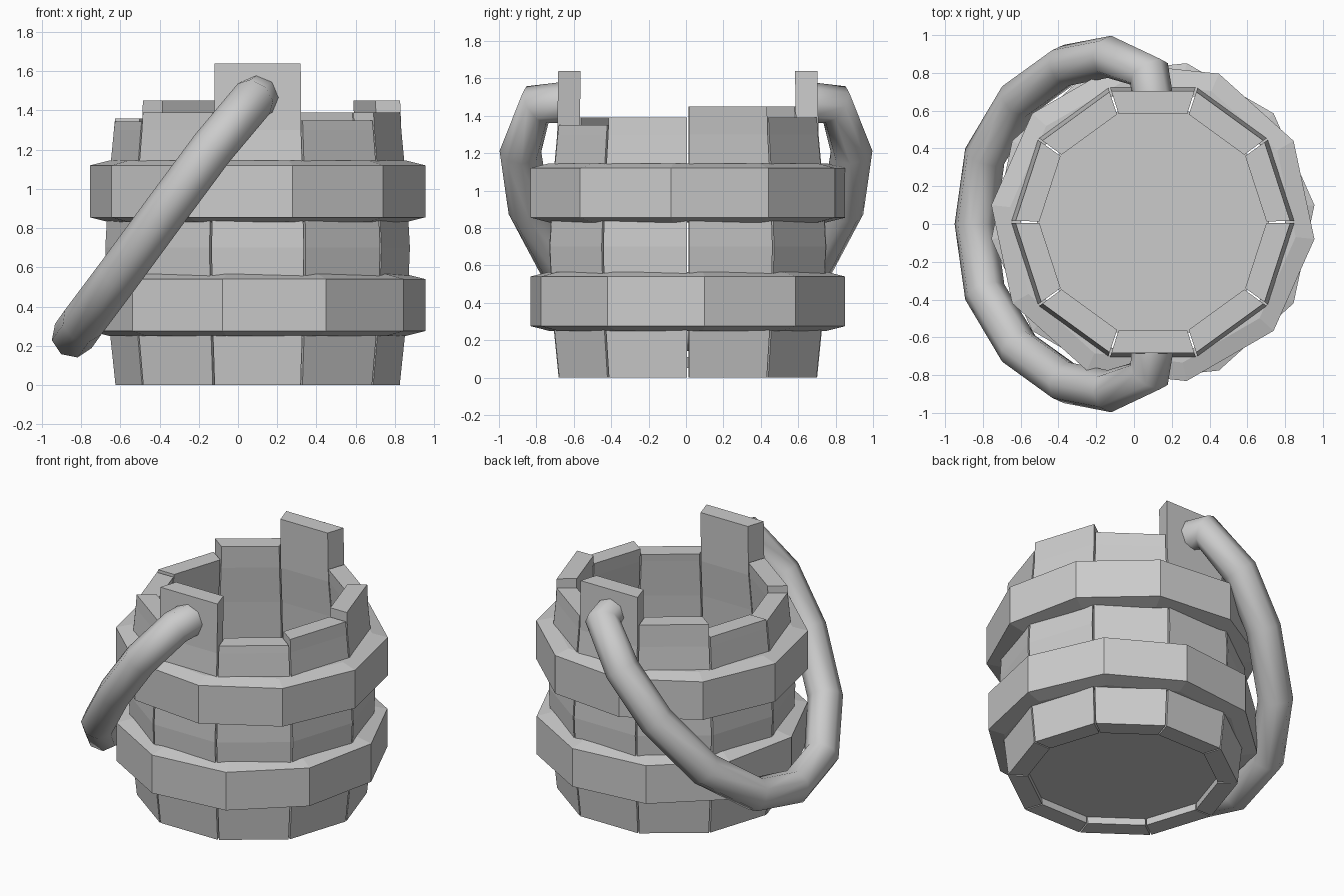
import bpy, bmesh, math
from math import sin, cos, radians

if "Cube" in bpy.data.objects:
    bpy.data.objects.remove(bpy.data.objects["Cube"])

CX, CY = 0.10, 0.01      # bucket axis
SIDES = 10


def polar(r, deg, z):
    a = radians(deg)
    return (CX + r * cos(a), CY + r * sin(a), z)


def make_object(name, bm):
    bmesh.ops.recalc_face_normals(bm, faces=bm.faces)
    mesh = bpy.data.meshes.new(name)
    bm.to_mesh(mesh)
    bm.free()
    obj = bpy.data.objects.new(name, mesh)
    bpy.context.collection.objects.link(obj)
    return obj


def skin(bm, rings, closed=False):
    """Bridge equal-length vertex rings; cap the ends unless closed."""
    rings = [[bm.verts.new(p) for p in ring] for ring in rings]
    n = len(rings[0])
    for i in range(len(rings) if closed else len(rings) - 1):
        a, b = rings[i], rings[(i + 1) % len(rings)]
        for j in range(n):
            k = (j + 1) % n
            bm.faces.new((a[j], a[k], b[k], b[j]))
    if not closed:
        bm.faces.new(rings[0])
        bm.faces.new(rings[-1])


# Staves: bulging boards of uneven height, two tall ones hold the handle
BULGE = [(0, 0.725), (0.35, 0.762), (0.7, 0.777), (1.05, 0.757), (1.3, 0.733)]
HEIGHTS = [1.45, 1.39, 1.64, 1.45, 1.36, 1.345, 1.39, 1.64, 1.35, 1.39]
HALF, THICK = 17.6, 0.126
for i, top in enumerate(HEIGHTS):
    mid = 18 + 36 * i
    bm = bmesh.new()
    skin(bm, [[polar(r, mid - HALF, z), polar(r, mid + HALF, z),
               polar(r - THICK, mid + HALF, z), polar(r - THICK, mid - HALF, z)]
              for z, r in BULGE + [(top, 0.727)]])
    make_object(f"stave_{i + 1}", bm)

# Floor: decagonal board set just above the stave ends
bm = bmesh.new()
skin(bm, [[polar(0.615, 36 * k, z) for k in range(SIDES)] for z in (0.05, 0.11)])
make_object("floor", bm)

# Hoops: two decagonal bands, twisted opposite ways
for name, z, twist in (("lower_hoop", 0.25, 6), ("upper_hoop", 0.83, -6)):
    section = [(0.72, z), (0.76, z), (0.86, z + 0.025),
               (0.86, z + 0.29), (0.76, z + 0.315), (0.72, z + 0.315)]
    bm = bmesh.new()
    skin(bm, [[polar(r, twist + 36 * k, h) for r, h in section]
              for k in range(SIDES)], closed=True)
    make_object(name, bm)

# Handle: round tube hanging down on the left, mirrored front to back
half = [(0.10, -0.64, 1.47), (0.08, -0.80, 1.46), (-0.13, -0.885, 1.21),
        (-0.36, -0.84, 0.90), (-0.61, -0.66, 0.56), (-0.79, -0.36, 0.32)]
path = half + [(-0.84, 0, 0.25)] + [(x, -y, z) for x, y, z in reversed(half)]
curve = bpy.data.curves.new("handle", 'CURVE')
curve.dimensions = '3D'
curve.bevel_depth = 0.112
curve.bevel_resolution = 2
curve.use_fill_caps = True
spline = curve.splines.new('POLY')
spline.points.add(len(path) - 1)
for point, co in zip(spline.points, path):
    point.co = (*co, 1)
handle = bpy.data.objects.new("handle", curve)
bpy.context.collection.objects.link(handle)
bpy.context.view_layer.objects.active = handle
handle.select_set(True)
bpy.ops.object.convert(target='MESH')
bpy.ops.object.shade_smooth_by_angle(angle=radians(60))
